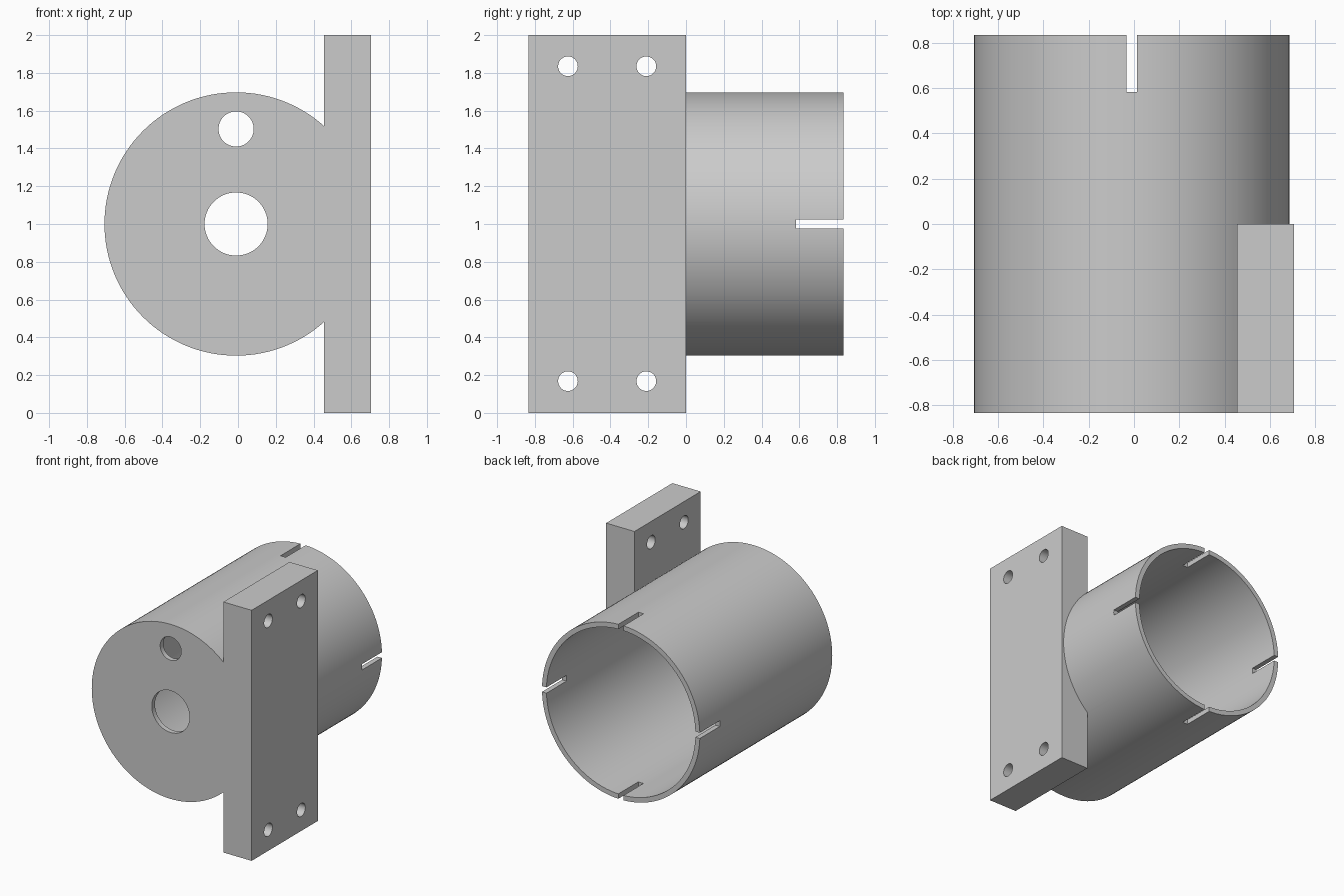
import bpy
import math

if "Cube" in bpy.data.objects:
    bpy.data.objects.remove(bpy.data.objects["Cube"], do_unlink=True)

CX, CZ = -0.01, 1.0          # tube axis
FRONT, BACK = -0.835, 0.835
OUTER, INNER, FLOOR = 0.697, 0.658, 0.04

grey = bpy.data.materials.new("plain grey")
grey.use_nodes = True
grey.diffuse_color = (0.6, 0.6, 0.6, 1)
grey.node_tree.nodes["Principled BSDF"].inputs["Base Color"].default_value = (0.6, 0.6, 0.6, 1)


def box(name, x, y, z):
    """Box from (min, max) pairs."""
    mid = [(a + b) / 2 for a, b in (x, y, z)]
    bpy.ops.mesh.primitive_cube_add(size=1, location=mid)
    ob = bpy.context.object
    ob.name = name
    ob.scale = [b - a for a, b in (x, y, z)]
    bpy.ops.object.transform_apply(location=True, rotation=True, scale=True)
    ob.data.materials.append(grey)
    return ob


def rod(name, radius, length, centre, axis="y", sides=64):
    """Cylinder along the y or x axis."""
    turn = (math.pi / 2, 0, 0) if axis == "y" else (0, math.pi / 2, 0)
    bpy.ops.mesh.primitive_cylinder_add(vertices=sides, radius=radius, depth=length,
                                        location=centre, rotation=turn)
    ob = bpy.context.object
    ob.name = name
    bpy.ops.object.transform_apply(location=True, rotation=True, scale=True)
    ob.data.materials.append(grey)
    return ob


def combine(target, other, operation):
    """Apply a boolean and discard the second solid."""
    other.hide_render = True
    mod = target.modifiers.new(operation.lower(), "BOOLEAN")
    mod.operation, mod.solver, mod.object = operation, "EXACT", other
    bpy.context.view_layer.objects.active = target
    bpy.ops.object.modifier_apply(modifier=mod.name)
    bpy.data.objects.remove(other, do_unlink=True)


# Tube body merged with the side mounting plate
housing = rod("motor_housing", OUTER, BACK - FRONT, (CX, 0, CZ), sides=128)
plate = box("mounting_plate", (0.455, 0.705), (FRONT, 0), (0, 2))
combine(housing, plate, "UNION")

# Deep bore leaving a thin front wall
bore_start, bore_end = FRONT + FLOOR, BACK + 0.1
combine(housing, rod("bore", INNER, bore_end - bore_start,
                     (CX, (bore_start + bore_end) / 2, CZ), sides=128), "DIFFERENCE")

# Shaft hole and cable hole in the front wall
for name, radius, z in (("shaft_hole", 0.167, CZ), ("cable_hole", 0.093, 1.503)):
    combine(housing, rod(name, radius, 0.3, (CX, FRONT, z)), "DIFFERENCE")

# Four bolt holes through the plate
for y in (-0.625, -0.21):
    for z in (0.168, 1.835):
        combine(housing, rod("bolt_hole", 0.052, 0.5, (0.58, y, z), "x", 48), "DIFFERENCE")

# Four clamping slots in the open rim, cut as two crossing bars
half, slot_y = 0.023, (0.583, BACK + 0.1)
combine(housing, box("slot_upright", (CX - half, CX + half), slot_y, (0, 2)), "DIFFERENCE")
combine(housing, box("slot_level", (-1, 1), slot_y, (CZ - half, CZ + half)), "DIFFERENCE")

bpy.ops.object.select_all(action="DESELECT")
housing.select_set(True)
bpy.context.view_layer.objects.active = housing
bpy.ops.object.shade_smooth_by_angle(angle=math.radians(30))
